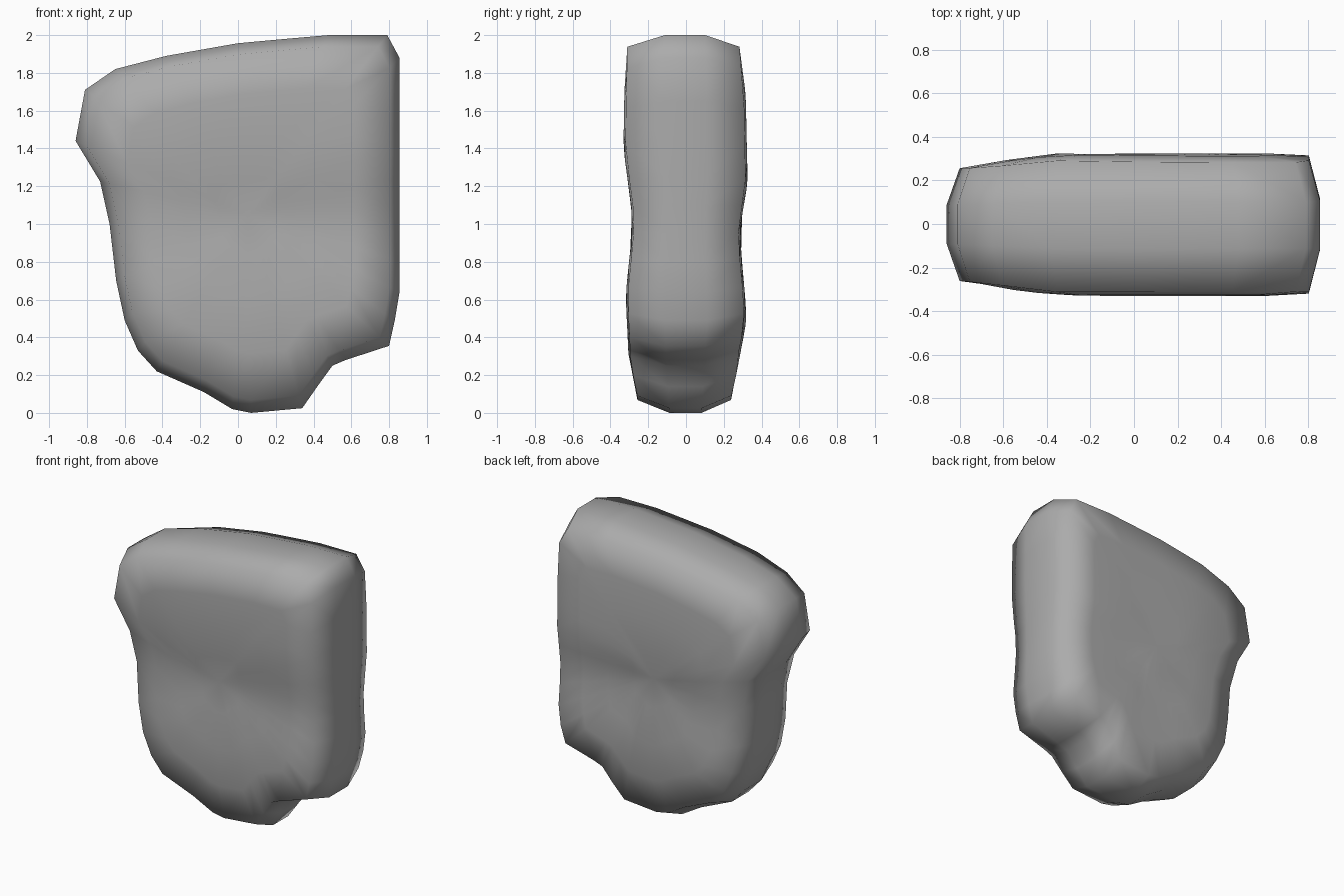
import bpy, bmesh

if "Cube" in bpy.data.objects:
    bpy.data.objects.remove(bpy.data.objects["Cube"])

# Front silhouette (x, z), counter-clockwise from the foot
OUTLINE = [(-0.03, 0.02), (0.07, 0.0), (0.34, 0.025), (0.42, 0.14), (0.50, 0.25),
           (0.57, 0.28), (0.80, 0.355), (0.83, 0.49), (0.855, 0.64), (0.855, 0.8), (0.855, 0.95),
           (0.855, 1.1), (0.855, 1.25), (0.855, 1.45), (0.855, 1.65), (0.855, 1.88),
           (0.79, 2.0), (0.48, 2.0), (0.25, 1.98), (0.0, 1.957), (-0.38, 1.89),
           (-0.65, 1.82), (-0.81, 1.71), (-0.86, 1.44), (-0.73, 1.225),
           (-0.68, 1.0), (-0.645, 0.7), (-0.60, 0.49), (-0.53, 0.33),
           (-0.43, 0.22), (-0.18, 0.11)]
CENTRE = (0.05, 1.05)

# Half thickness against height (z, y)
FRONT = [(0.0, 0.25), (0.07, 0.265), (0.3, 0.305), (0.6, 0.317), (1.0, 0.285),
         (1.45, 0.33), (2.0, 0.32)]
BACK = [(0.0, 0.235), (0.05, 0.245), (0.28, 0.285), (0.5, 0.318),
        (0.95, 0.287), (1.25, 0.325), (1.6, 0.318), (2.0, 0.29)]
# Rings from rim to middle: (outline scale, thickness share)
RINGS = [(1.0, 0.35), (0.935, 0.97), (0.7, 1.0), (0.45, 1.0), (0.2, 1.0)]


def lookup(table, z):
    for (z0, a), (z1, b) in zip(table, table[1:]):
        if z <= z1:
            t = (z - z0) / (z1 - z0)
            return a + (b - a) * t * t * (3 - 2 * t)
    return table[-1][1]


def place(bm, point, scale, share, side):
    x = CENTRE[0] + (point[0] - CENTRE[0]) * scale
    z = CENTRE[1] + (point[1] - CENTRE[1]) * scale
    taper = 1 - 0.4 * max(0, -0.35 - x)
    y = lookup(FRONT if side < 0 else BACK, z) * share * taper
    return bm.verts.new((x, side * y, z))


def bridge(bm, a, b):
    for i in range(len(a)):
        j = (i + 1) % len(a)
        bm.faces.new((a[i], a[j], b[j], b[i]))


# Thick rounded slab: two domed faces joined along the rim
bm = bmesh.new()
rims = []
for side in (-1, 1):
    rings = [[place(bm, p, s, k, side) for p in OUTLINE] for s, k in RINGS]
    for a, b in zip(rings, rings[1:]):
        bridge(bm, a, b)
    hub = place(bm, CENTRE, 1, 1, side)
    last = rings[-1]
    for i in range(len(last)):
        bm.faces.new((last[i], last[(i + 1) % len(last)], hub))
    rims.append(rings[0])
bridge(bm, *rims)
bmesh.ops.recalc_face_normals(bm, faces=bm.faces)
for f in bm.faces:
    f.smooth = True

mesh = bpy.data.meshes.new("slab_body")
bm.to_mesh(mesh)
bm.free()

# Dark grey surface
grey = bpy.data.materials.new("dark_grey")
grey.diffuse_color = (0.41, 0.41, 0.41, 1)
grey.use_nodes = True
grey.node_tree.nodes["Principled BSDF"].inputs["Base Color"].default_value = grey.diffuse_color
mesh.materials.append(grey)
bpy.context.collection.objects.link(bpy.data.objects.new("slab_body", mesh))
